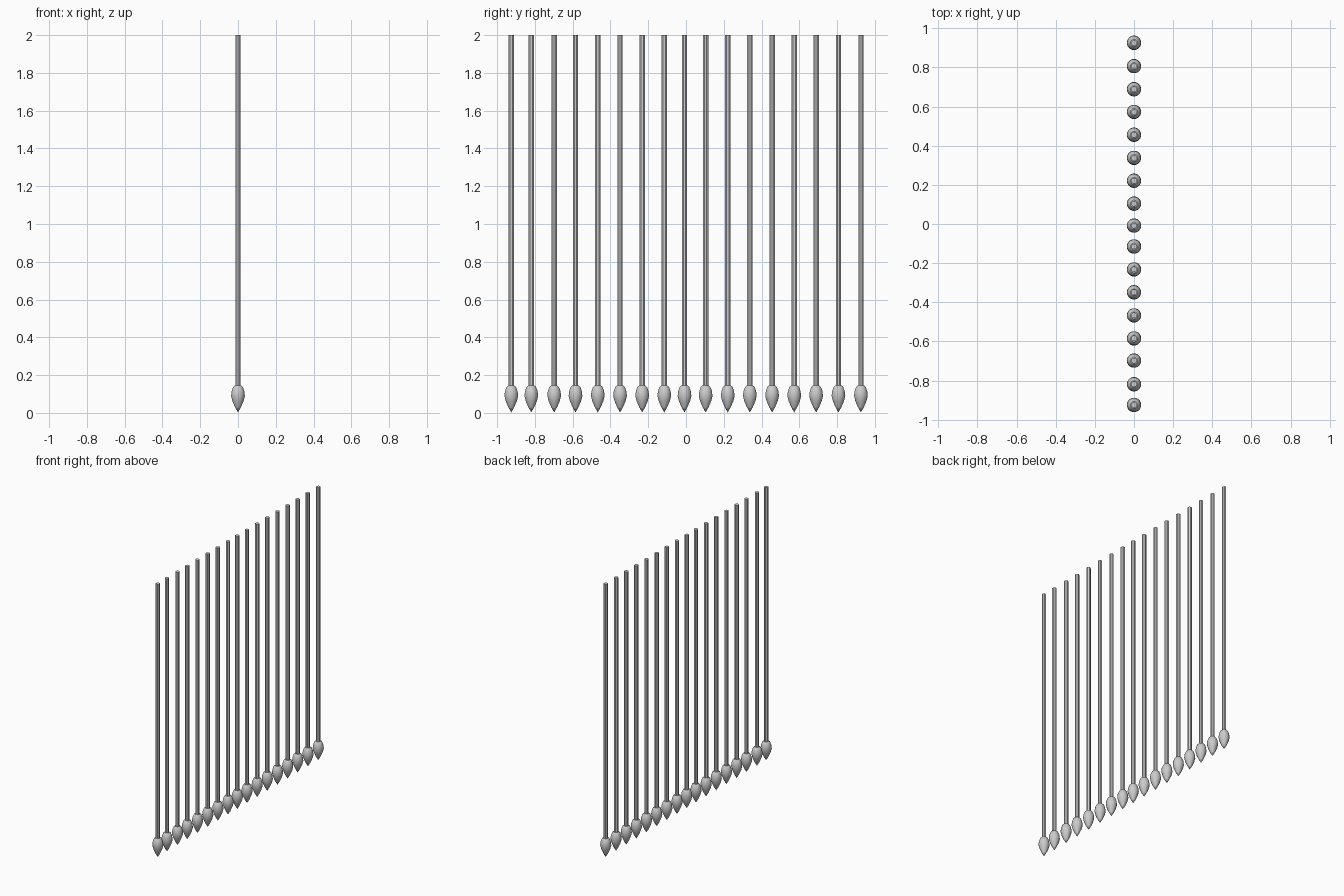
import bpy, bmesh, math

if "Cube" in bpy.data.objects:
    bpy.data.objects.remove(bpy.data.objects["Cube"])

# spear positions along y (slightly uneven spacing)
YS = [-0.925, -0.819, -0.698, -0.585, -0.467, -0.349, -0.232, -0.115, -0.008,
      0.104, 0.221, 0.338, 0.456, 0.573, 0.689, 0.807, 0.926]


def lathe(name, profile, sides):
    """Revolve (radius, z) points around z; radius 0 makes a pole, open ends are capped."""
    bm = bmesh.new()
    rings = []
    for r, z in profile:
        n = sides if r > 0 else 1
        rings.append([bm.verts.new((r * math.cos(2 * math.pi * (i + 0.5) / sides),
                                    r * math.sin(2 * math.pi * (i + 0.5) / sides), z))
                      for i in range(n)])
    for a, b in zip(rings, rings[1:]):
        for i in range(sides):
            j = (i + 1) % sides
            if len(a) == 1:
                bm.faces.new((a[0], b[j], b[i]))
            else:
                bm.faces.new((a[i], a[j], b[j], b[i]))
    for ring in (rings[0], rings[-1]):
        if len(ring) > 1:
            bm.faces.new(ring)
    bmesh.ops.recalc_face_normals(bm, faces=bm.faces)
    mesh = bpy.data.meshes.new(name)
    bm.to_mesh(mesh)
    bm.free()
    return mesh


def place(mesh, name, y):
    ob = bpy.data.objects.new(name, mesh)
    ob.location.y = y
    bpy.context.collection.objects.link(ob)
    return ob


# shared meshes: long thin bar and pointed bulb-shaped tip
bar = lathe("bar", [(0.015, 0.13), (0.015, 2.0)], 8)
tip = lathe("tip", [(0, 0.003), (0.016, 0.03), (0.030, 0.062), (0.037, 0.09),
                    (0.034, 0.115), (0.026, 0.137), (0.018, 0.144)], 16)
tip.shade_smooth()
tip.set_sharp_from_angle(angle=math.radians(40))

# row of bars with tips
for k, y in enumerate(YS, 1):
    place(bar, f"bar_{k:02d}", y)
    place(tip, f"tip_{k:02d}", y)
